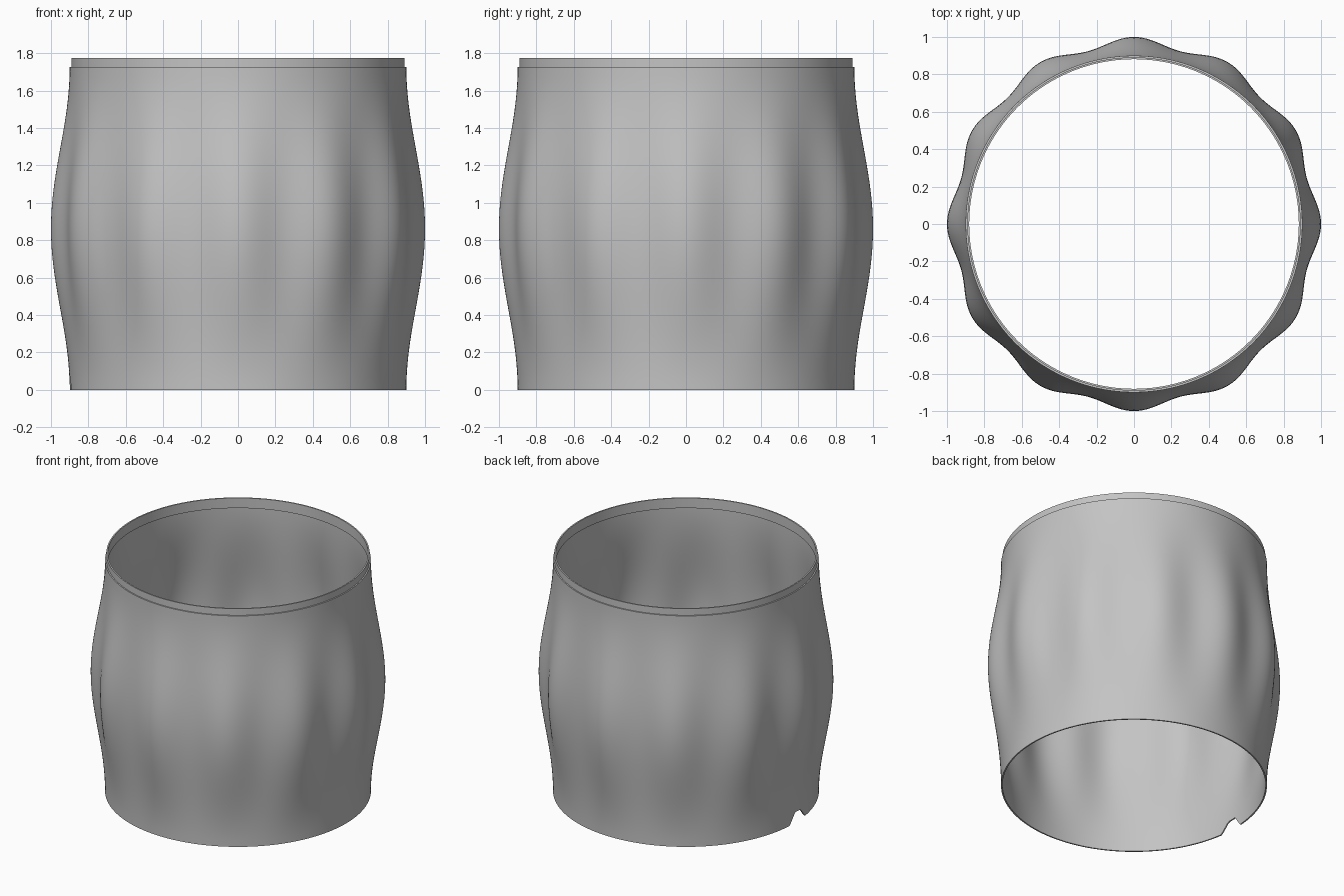
import bpy
import bmesh
import math

if "Cube" in bpy.data.objects:
    bpy.data.objects.remove(bpy.data.objects["Cube"], do_unlink=True)

SEGMENTS = 288
ROWS = 36
WALL_TOP = 1.725
END_RADIUS = 0.9
THICKNESS = 0.01
# Bottom notch outline: angle in degrees, height
NOTCH = [(176.4, 0.0), (180.0, 0.08), (184.4, 0.075), (188.4, 0.0)]

grey = bpy.data.materials.new("plain_grey")
grey.use_nodes = True
colour = (0.55, 0.55, 0.55, 1.0)
grey.diffuse_color = colour
grey.node_tree.nodes["Principled BSDF"].inputs["Base Color"].default_value = colour


def notch_height(angle):
    """Height of the lower rim at an angle."""
    deg = math.degrees(angle)
    for (a0, h0), (a1, h1) in zip(NOTCH, NOTCH[1:]):
        if a0 <= deg <= a1:
            return h0 + (h1 - h0) * (deg - a0) / (a1 - a0)
    return 0.0


def wall_radius(angle, z):
    """Round at both ends, swelling into twelve soft lobes at mid height."""
    swell = math.sin(math.pi * z / WALL_TOP) ** 2
    return END_RADIUS + swell * (0.078 + 0.022 * math.cos(12 * angle))


def sweep(name, count, point):
    """Turn a closed profile around z; point(i, angle) gives radius and z."""
    bm = bmesh.new()
    columns = []
    for s in range(SEGMENTS):
        angle = 2 * math.pi * s / SEGMENTS
        column = []
        for i in range(count):
            r, z = point(i, angle)
            column.append(bm.verts.new((r * math.cos(angle), r * math.sin(angle), z)))
        columns.append(column)
    for s in range(SEGMENTS):
        a, b = columns[s], columns[(s + 1) % SEGMENTS]
        for i in range(count):
            j = (i + 1) % count
            bm.faces.new((a[i], b[i], b[j], a[j]))
    bmesh.ops.recalc_face_normals(bm, faces=bm.faces)
    mesh = bpy.data.meshes.new(name)
    bm.to_mesh(mesh)
    bm.free()
    mesh.materials.append(grey)
    obj = bpy.data.objects.new(name, mesh)
    bpy.context.collection.objects.link(obj)
    bpy.ops.object.select_all(action='DESELECT')
    obj.select_set(True)
    bpy.context.view_layer.objects.active = obj
    bpy.ops.object.shade_smooth_by_angle(angle=math.radians(35))
    return obj


# Lobed wall: up the outside, down the inside
def wall_point(i, angle):
    outside = i <= ROWS
    step = i if outside else 2 * ROWS + 1 - i
    base = notch_height(angle)
    z = base + (WALL_TOP - base) * step / ROWS
    return wall_radius(angle, z) - (0 if outside else THICKNESS), z


sweep("lobed_wall", 2 * ROWS + 2, wall_point)

# Thin collar nested inside the upper rim
collar = [(0.891, 1.70), (0.891, 1.775), (0.881, 1.775), (0.881, 1.70)]
sweep("top_collar", len(collar), lambda i, angle: collar[i])
